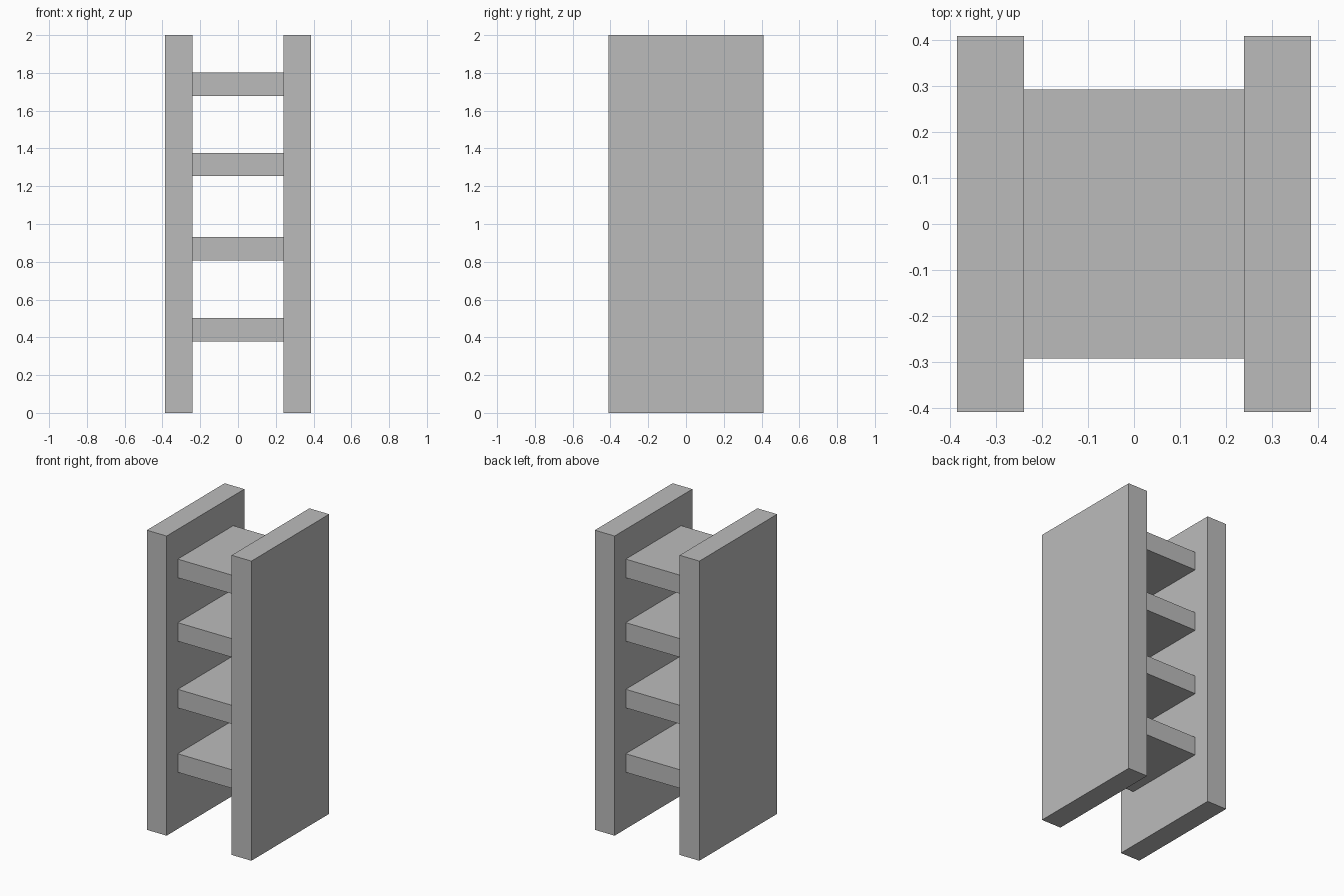
import bpy

cube = bpy.data.objects.get("Cube")
if cube:
    bpy.data.objects.remove(cube, do_unlink=True)

# Single plain grey material
GREY = (0.5, 0.5, 0.5, 1.0)
grey = bpy.data.materials.new("plain_grey")
grey.use_nodes = True
grey.diffuse_color = GREY
for node in grey.node_tree.nodes:
    if node.type == 'BSDF_PRINCIPLED':
        node.inputs["Base Color"].default_value = GREY


def box(name, centre, size):
    """Add a flat-shaded box with its size applied to the mesh."""
    bpy.ops.mesh.primitive_cube_add(size=1, location=centre)
    obj = bpy.context.object
    obj.name = name
    obj.scale = size
    bpy.ops.object.transform_apply(location=False, rotation=False, scale=True)
    obj.data.materials.append(grey)
    return obj


HEIGHT, DEPTH = 2.0, 0.82
INNER, OUTER = 0.24, 0.386

# Upright side panels
for side, sign in (("left", 1), ("right", -1)):
    box(f"{side}_side_panel", (sign * (INNER + OUTER) / 2, 0, HEIGHT / 2),
        (OUTER - INNER, DEPTH, HEIGHT))

# Shelves spanning between the panels
for i, z in enumerate((0.44, 0.87, 1.315, 1.739), start=1):
    box(f"shelf_{i}", (0, 0, z), (2 * INNER, 0.585, 0.124))
